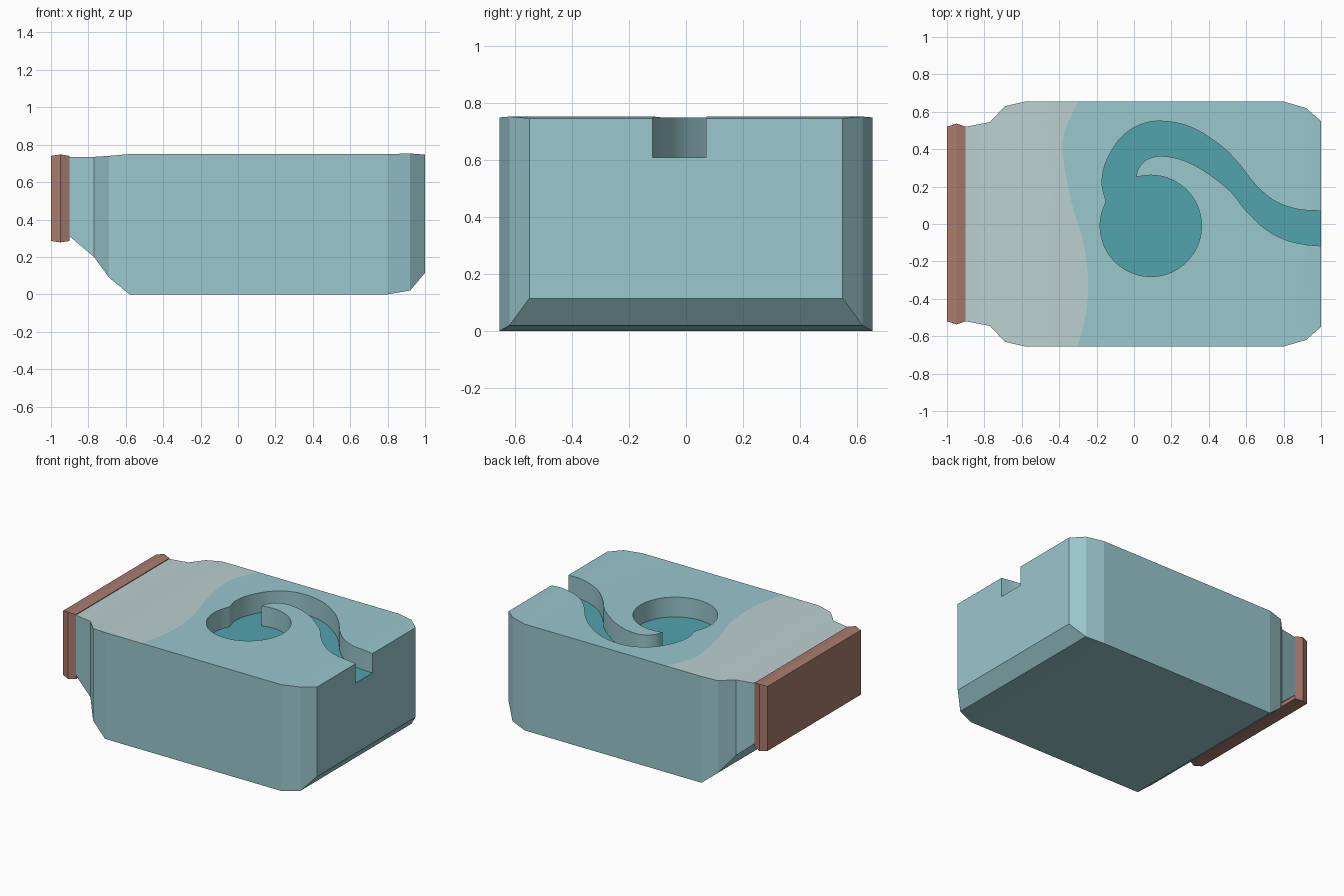
import bpy, bmesh, math
from mathutils import Vector

if "Cube" in bpy.data.objects:
    bpy.data.objects.remove(bpy.data.objects["Cube"])


def material(name, rgb):
    m = bpy.data.materials.new(name)
    m.diffuse_color = (*rgb, 1)
    m.use_nodes = True
    m.node_tree.nodes["Principled BSDF"].inputs["Base Color"].default_value = m.diffuse_color
    return m


teal = material("teal", (0.32, 0.57, 0.62))
pale = material("pale_grey", (0.50, 0.63, 0.64))
deep = material("deep_teal", (0.085, 0.37, 0.42))
rust = material("rust", (0.40, 0.195, 0.155))


def smooth_path(pts, n=7):
    """Catmull-Rom samples through a few 2D points."""
    p = [Vector(q) for q in pts]
    p = [2 * p[0] - p[1]] + p + [2 * p[-1] - p[-2]]
    out = []
    for a, b, c, d in zip(p, p[1:], p[2:], p[3:]):
        for i in range(n):
            t = i / n
            out.append(0.5 * (2 * b + (c - a) * t + (2 * a - 5 * b + 4 * c - d) * t * t
                              + (3 * b - a - 3 * c + d) * t ** 3))
    return out + [p[-2]]


def finish(bm, name, mats):
    bmesh.ops.recalc_face_normals(bm, faces=bm.faces)
    me = bpy.data.meshes.new(name)
    bm.to_mesh(me)
    bm.free()
    for m in mats:
        me.materials.append(m)
    ob = bpy.data.objects.new(name, me)
    bpy.context.collection.objects.link(ob)
    return ob


def loft(bm, sections, open_top=()):
    """Rectangular sections (x, half width, z bottom, z top) joined along x."""
    rings = [[bm.verts.new(c) for c in ((x, -w, b), (x, w, b), (x, w, t), (x, -w, t))]
             for x, w, b, t in sections]
    for i, (r, s) in enumerate(zip(rings, rings[1:])):
        for k in range(4):
            if k == 2 and i in open_top:
                continue
            j = (k + 1) % 4
            f = bm.faces.new((r[k], r[j], s[j], s[k]))
            if k == 2 and i < 3 and open_top:
                f.material_index = 1
    bm.faces.new(rings[0])
    bm.faces.new(rings[-1])
    return rings


# body, with its top split by a wavy colour line
bm = bmesh.new()
rings = loft(bm, [(-0.90, 0.52, 0.31, 0.735), (-0.77, 0.545, 0.20, 0.735),
                  (-0.69, 0.63, 0.09, 0.74), (-0.58, 0.655, 0, 0.75),
                  (-0.30, 0.655, 0, 0.75), (0.80, 0.655, 0, 0.75),
                  (0.92, 0.62, 0.02, 0.753), (1.0, 0.55, 0.115, 0.747)], open_top=(3, 4))
wave = smooth_path([(-0.30, 0.655), (-0.375, 0.48), (-0.375, 0.33), (-0.33, 0.1),
                    (-0.27, -0.1), (-0.245, -0.3), (-0.257, -0.48), (-0.30, -0.655)], 4)
line = [rings[4][2]] + [bm.verts.new((p.x, p.y, 0.75)) for p in wave[1:-1]] + [rings[4][3]]
bm.faces.new([rings[3][2]] + line + [rings[3][3]]).material_index = 1
bm.faces.new([rings[5][2]] + line + [rings[5][3]])
body = finish(bm, "body", [teal, pale, deep])

# cutter for the round pocket and its curling channel
outer = smooth_path([(-0.15, 0.12), (-0.171, 0.22), (-0.15, 0.33), (-0.08, 0.45),
                     (0.02, 0.525), (0.14, 0.55), (0.30, 0.52), (0.45, 0.43), (0.55, 0.335),
                     (0.65, 0.21), (0.75, 0.125), (0.87, 0.08), (1.0, 0.07), (1.1, 0.068)])
inner = smooth_path([(1.1, -0.12), (1.0, -0.117), (0.90, -0.107), (0.80, -0.08), (0.70, -0.025),
                     (0.60, 0.07), (0.52, 0.17), (0.43, 0.245), (0.34, 0.305), (0.24, 0.348),
                     (0.14, 0.363), (0.07, 0.345), (0.025, 0.30), (0.01, 0.25)])
arc = [Vector((0.09 + 0.271 * math.cos(a), -0.01 + 0.271 * math.sin(a)))
       for a in (math.radians(107 - 315.5 * i / 60) for i in range(1, 60))]
bm = bmesh.new()
base = bm.faces.new([bm.verts.new((p.x, p.y, 0.61)) for p in outer + inner + arc])
ext = bmesh.ops.extrude_face_region(bm, geom=[base], use_keep_orig=True)
bmesh.ops.translate(bm, vec=(0, 0, 0.3),
                    verts=[v for v in ext["geom"] if isinstance(v, bmesh.types.BMVert)])
cutter = finish(bm, "channel_cutter", [teal])
cutter.hide_render = True

# carve the channel and colour its floor
mod = body.modifiers.new("channel", 'BOOLEAN')
mod.operation = 'DIFFERENCE'
mod.solver = 'EXACT'
mod.object = cutter
bpy.ops.object.select_all(action='DESELECT')
bpy.context.view_layer.objects.active = body
body.select_set(True)
bpy.ops.object.modifier_apply(modifier=mod.name)
bpy.data.objects.remove(cutter)
for f in body.data.polygons:
    if f.normal.z > 0.9 and f.center.z < 0.65:
        f.material_index = 2
bpy.ops.object.shade_smooth_by_angle(angle=math.radians(12))

# end cap
bm = bmesh.new()
loft(bm, [(-1.0, 0.52, 0.285, 0.74), (-0.95, 0.537, 0.278, 0.748), (-0.90, 0.52, 0.285, 0.74)])
finish(bm, "end_cap", [rust])
